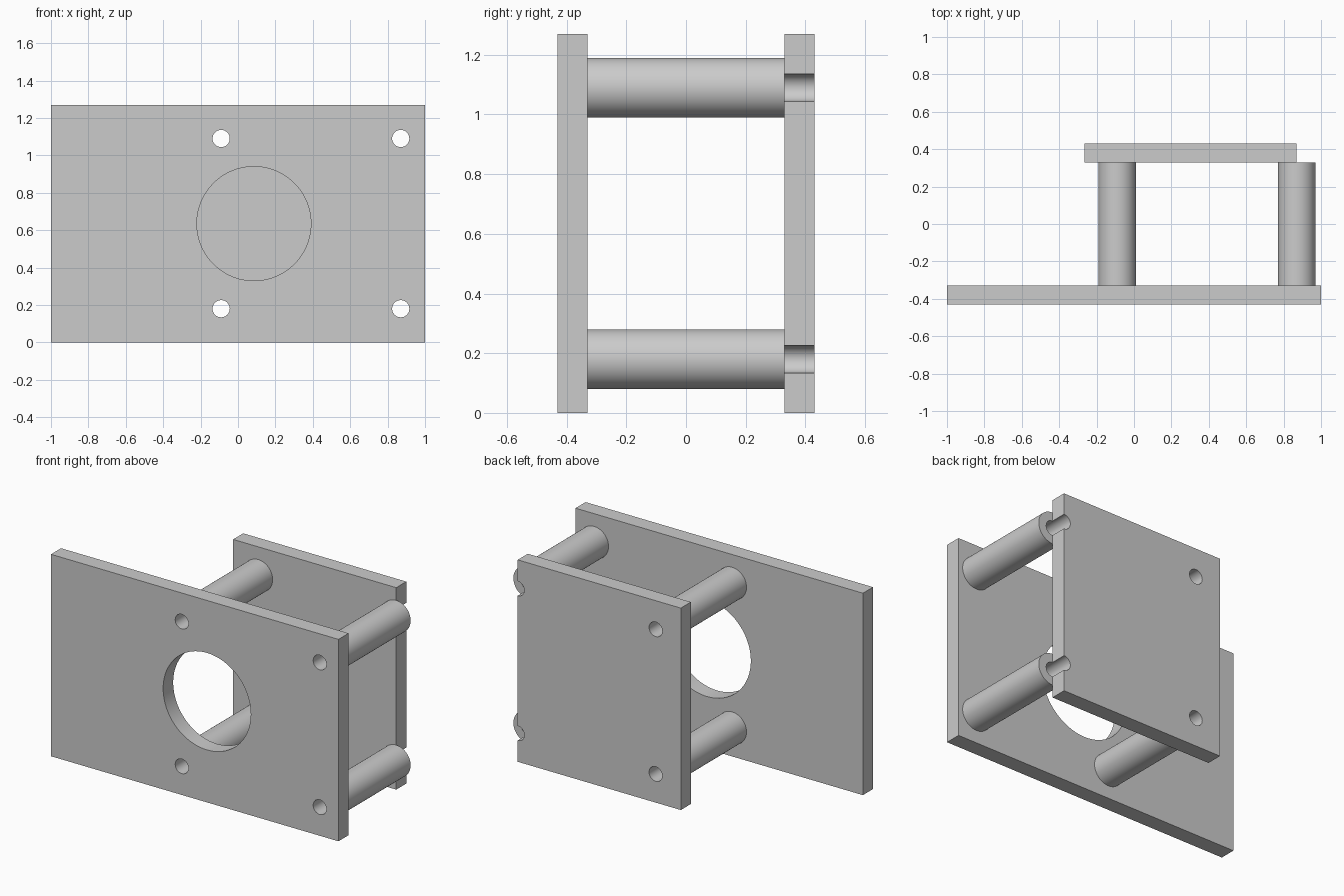
import bpy, bmesh
from math import sin, cos, pi

if "Cube" in bpy.data.objects:
    bpy.data.objects.remove(bpy.data.objects["Cube"])

HOLE_X, HOLE_Z = (-0.09, 0.87), (0.18, 1.09)
BORE, HEIGHT = 0.046, 1.27
Y_OUT, Y_IN = 0.43, 0.33


def arc(cx, cz, r, a0=0.0, a1=2 * pi, n=64):
    """Points along an arc in the xz plane; a full turn drops the repeat."""
    full = abs(a1 - a0 - 2 * pi) < 1e-6
    count = n if full else n + 1
    return [(cx + r * cos(a0 + (a1 - a0) * i / n),
             cz + r * sin(a0 + (a1 - a0) * i / n)) for i in range(count)]


def extrude_loops(name, loops, y0, y1):
    """Fill an outline with holes in the xz plane and extrude it along y."""
    bm = bmesh.new()
    edges = []
    for pts in loops:
        vs = [bm.verts.new((x, y0, z)) for x, z in pts]
        edges += [bm.edges.new((vs[i - 1], vs[i])) for i in range(len(vs))]
    bmesh.ops.triangle_fill(bm, edges=edges, use_beauty=True, normal=(0, -1, 0))
    ext = bmesh.ops.extrude_face_region(bm, geom=bm.faces[:], use_keep_orig=True)
    moved = [g for g in ext["geom"] if isinstance(g, bmesh.types.BMVert)]
    bmesh.ops.translate(bm, verts=moved, vec=(0, y1 - y0, 0))
    bmesh.ops.recalc_face_normals(bm, faces=bm.faces[:])
    return finish(name, bm)


def finish(name, bm):
    me = bpy.data.meshes.new(name)
    bm.to_mesh(me)
    bm.free()
    ob = bpy.data.objects.new(name, me)
    bpy.context.collection.objects.link(ob)
    bpy.ops.object.select_all(action='DESELECT')
    ob.select_set(True)
    bpy.context.view_layer.objects.active = ob
    bpy.ops.object.shade_smooth_by_angle(angle=pi / 6)
    return ob


# front plate with large opening and four screw holes
front = [[(-1, 0), (1, 0), (1, HEIGHT), (-1, HEIGHT)], arc(0.085, 0.635, 0.305, n=96)]
front += [arc(x, z, BORE, n=32) for x in HOLE_X for z in HOLE_Z]
extrude_loops("front_plate", front, -Y_OUT, -Y_IN)

# back plate: two holes, and two half-round notches in its right edge
edge = HOLE_X[1]
outline = [(-0.265, 0), (edge, 0)]
for z in HOLE_Z:
    outline += arc(edge, z, BORE, 1.5 * pi, 0.5 * pi, n=16)
outline += [(edge, HEIGHT), (-0.265, HEIGHT)]
back = [outline] + [arc(HOLE_X[0], z, BORE, n=32) for z in HOLE_Z]
extrude_loops("back_plate", back, Y_IN, Y_OUT)

# hollow spacer tubes between the plates
for i, x in enumerate(HOLE_X):
    for j, z in enumerate(HOLE_Z):
        name = f"spacer_{('left', 'right')[i]}_{('lower', 'upper')[j]}"
        extrude_loops(name, [arc(x, z, 0.1), arc(x, z, BORE, n=32)], -Y_IN, Y_IN)
